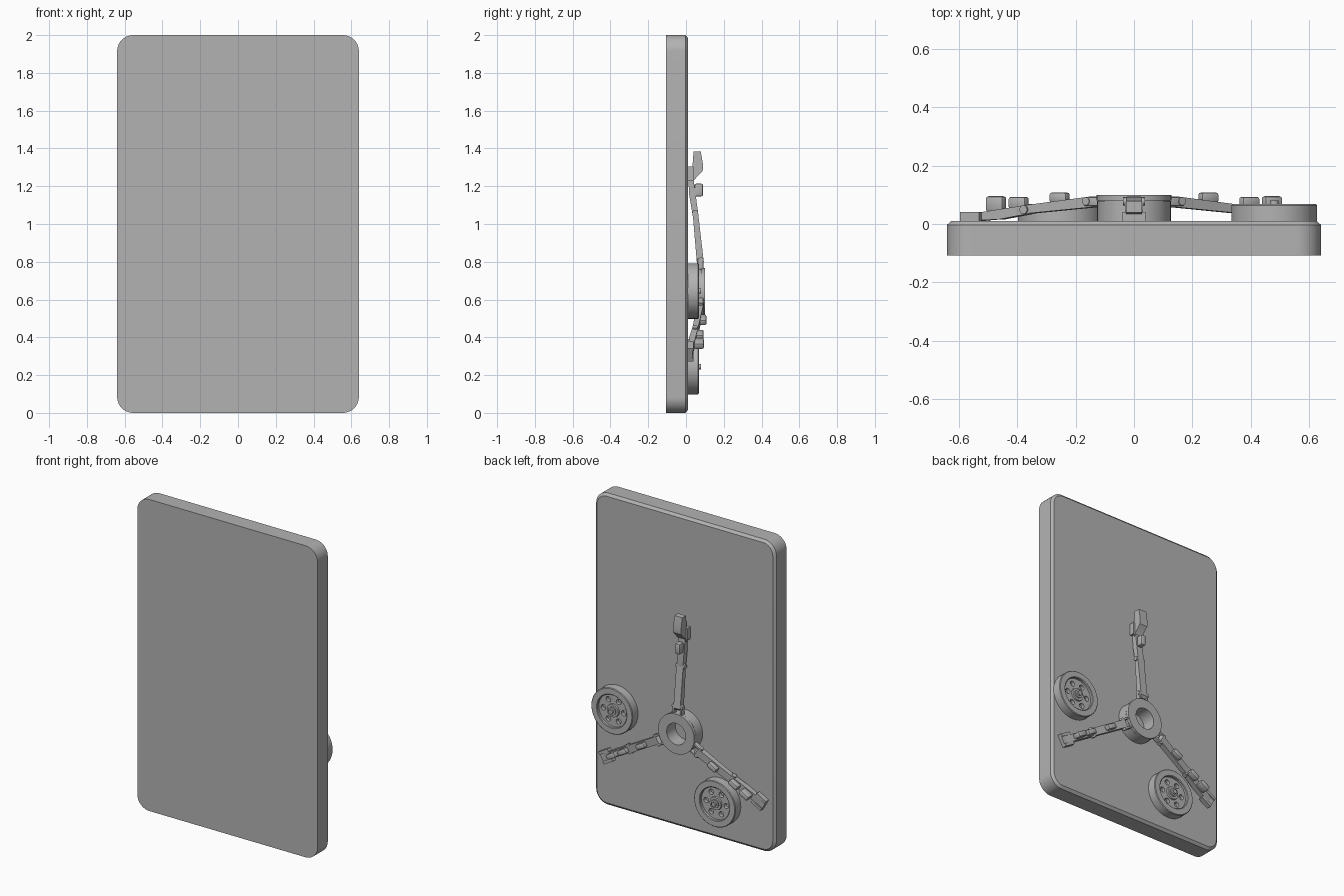
import bpy, bmesh, math
from mathutils import Matrix, Vector

if "Cube" in bpy.data.objects:
    bpy.data.objects.remove(bpy.data.objects["Cube"])

grey = bpy.data.materials.new("mid_grey")
grey.diffuse_color = (0.45, 0.45, 0.45, 1)
grey.use_nodes = True
grey.node_tree.nodes["Principled BSDF"].inputs["Base Color"].default_value = grey.diffuse_color


def finish(name, bm, matrix=None, smooth=True):
    bmesh.ops.recalc_face_normals(bm, faces=bm.faces)
    me = bpy.data.meshes.new(name)
    bm.to_mesh(me)
    bm.free()
    ob = bpy.data.objects.new(name, me)
    bpy.context.collection.objects.link(ob)
    me.materials.append(grey)
    if matrix:
        ob.matrix_world = matrix
    if smooth:
        bpy.ops.object.select_all(action='DESELECT')
        ob.select_set(True)
        bpy.context.view_layer.objects.active = ob
        bpy.ops.object.shade_smooth_by_angle(angle=math.radians(35))
    return ob


def loft(bm, rings, caps=True):
    """Skin closed rings of equal point count."""
    vs = [[bm.verts.new(p) for p in ring] for ring in rings]
    n = len(vs[0])
    for a, b in zip(vs, vs[1:]):
        for i in range(n):
            j = (i + 1) % n
            bm.faces.new((a[i], a[j], b[j], b[i]))
    if caps:
        bm.faces.new(vs[0])
        bm.faces.new(vs[-1])


def prism(name, pts, width, matrix, offset=0, bevel=0):
    """Side profile (radius, height) extruded across the arm."""
    bm = bmesh.new()
    loft(bm, [[(r, offset + s * width / 2, h) for r, h in pts] for s in (-1, 1)])
    if bevel:
        bmesh.ops.bevel(bm, geom=bm.edges[:], offset=bevel, segments=2,
                        profile=0.5, affect='EDGES')
    return finish(name, bm, matrix)


def pin(name, r, h, rad, width, matrix):
    pts = [(r + rad * math.cos(i * math.pi / 8), h + rad * math.sin(i * math.pi / 8))
           for i in range(16)]
    return prism(name, pts, width, matrix)


def box(r0, r1, h0, h1):
    return [(r0, h0), (r1, h0), (r1, h1), (r0, h1)]


def lathe(name, profile, matrix, seg=48, closed=False):
    bm = bmesh.new()
    prof = profile + profile[:1] if closed else profile
    loft(bm, [[(r * math.cos(2 * math.pi * i / seg), r * math.sin(2 * math.pi * i / seg), h)
               for i in range(seg)] for r, h in prof], caps=not closed)
    bmesh.ops.remove_doubles(bm, verts=bm.verts, dist=1e-5)
    return finish(name, bm, matrix)


def frame(x, z, angle=0):
    """Local X runs along the angle on the back face, local Z points to +y."""
    u = Vector((math.cos(angle), 0, math.sin(angle)))
    w = Vector((0, 1, 0))
    v = w.cross(u)
    m = Matrix((u, v, w)).transposed().to_4x4()
    m.translation = (x, 0, z)
    return m


# Rounded slab with a chamfered back edge
def rounded(y, inset):
    rad, out = 0.085, []
    for k, (sx, sz) in enumerate(((1, 1), (-1, 1), (-1, -1), (1, -1))):
        for i in range(11):
            a = math.pi / 2 * (k + i / 10)
            out.append((sx * (0.64 - rad) + (rad - inset) * math.cos(a), y,
                        1 + sz * (1 - rad) + (rad - inset) * math.sin(a)))
    return out


bm = bmesh.new()
loft(bm, [rounded(-0.107, 0), rounded(-0.003, 0), rounded(0.011, 0.016)])
finish("slab", bm)

# Central hub ring
HUB_Z = 0.64
lathe("hub_ring", [(0.068, 0.009), (0.126, 0.009), (0.126, 0.078), (0.123, 0.078),
                   (0.123, 0.081), (0.128, 0.081), (0.128, 0.100), (0.068, 0.100)],
      frame(0, HUB_Z), closed=True)

# Three folding arms
for label, deg in (("top", 90), ("left", 210), ("right", -30)):
    m = frame(0, HUB_Z, math.radians(deg))
    # hinge lugs and pin at the hub
    for s in (-1, 1):
        prism(label + "_hinge_lug", box(0.11, 0.18, 0.062, 0.092), 0.012, m, s * 0.028, 0.003)
    pin(label + "_hinge_pin", 0.17, 0.078, 0.014, 0.075, m)
    # two arm segments and elbow
    prism(label + "_upper_arm", [(0.15, 0.058), (0.42, 0.035), (0.43, 0.05),
                                 (0.42, 0.064), (0.16, 0.094), (0.145, 0.08)], 0.048, m)
    pin(label + "_elbow_pin", 0.42, 0.049, 0.015, 0.062, m)
    prism(label + "_lower_arm", [(0.40, 0.036), (0.52, 0.016), (0.64, 0.011),
                                 (0.64, 0.034), (0.42, 0.064), (0.40, 0.06)], 0.044, m)
    # foot pad with side cheeks
    prism(label + "_foot_pad", box(0.60, 0.665, 0.010, 0.034), 0.08, m)
    for s in (-1, 1):
        prism(label + "_foot_cheek", box(0.59, 0.665, 0.010, 0.041), 0.018, m, s * 0.031)
    # raised grips
    if label == "top":
        grips = [(0.54, 0.045, 0.09)]
        prism("top_clip", [(0.575, 0.036), (0.59, 0.040), (0.64, 0.088), (0.67, 0.091),
                           (0.745, 0.078), (0.745, 0.040), (0.66, 0.034)], 0.056, m)
    else:
        grips = [(0.294, 0.072, 0.108), (0.456, 0.052, 0.093), (0.545, 0.042, 0.095)]
    for r, h0, h1 in grips:
        prism(label + "_grip", box(r - 0.034, r + 0.034, h0, h1), 0.034, m, bevel=0.009)

# Two spoked wheels lying on the back face
for label, x, z in (("side", 0.48, 0.645), ("lower", -0.25, 0.245)):
    m = frame(x, z)
    wheel = lathe(label + "_wheel", [(0.147, 0.009), (0.147, 0.064), (0.143, 0.068),
                                     (0.108, 0.068), (0.104, 0.064), (0.104, 0.050),
                                     (0.042, 0.050), (0.040, 0.060), (0.026, 0.060),
                                     (0.026, 0.068), (0.014, 0.068), (0.014, 0.080)], m)
    # six round holes
    bm = bmesh.new()
    for i in range(6):
        a = i * math.pi / 3
        bmesh.ops.create_cone(bm, cap_ends=True, segments=16, radius1=0.017, radius2=0.017,
                              depth=0.05, matrix=Matrix.Translation(
                                  (0.072 * math.cos(a), 0.072 * math.sin(a), 0.053)))
    cutter = finish(label + "_hole_cutter", bm, m, smooth=False)
    cutter.hide_render = True
    cutter.hide_set(True)
    mod = wheel.modifiers.new("holes", 'BOOLEAN')
    mod.operation = 'DIFFERENCE'
    mod.object = cutter
    mod.solver = 'EXACT'
